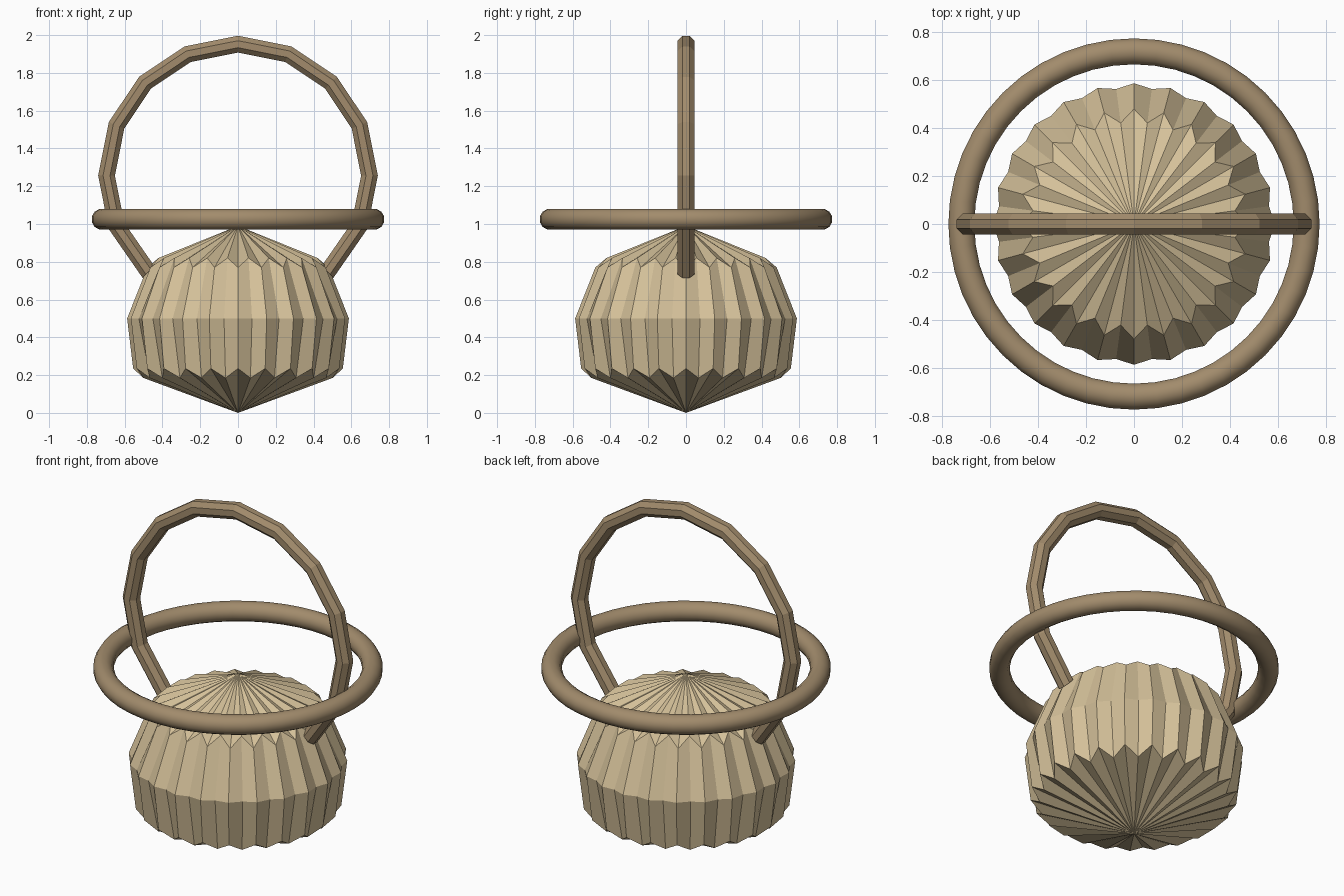
import bpy, bmesh, math

if "Cube" in bpy.data.objects:
    bpy.data.objects.remove(bpy.data.objects["Cube"])

def material(name, color):
    m = bpy.data.materials.new(name)
    m.diffuse_color = color
    m.use_nodes = True
    m.node_tree.nodes["Principled BSDF"].inputs["Base Color"].default_value = m.diffuse_color
    return m

straw = material("pale_straw", (0.66, 0.53, 0.32, 1))
cane = material("brown_cane", (0.36, 0.26, 0.15, 1))

def finish(bm, name, mat):
    bmesh.ops.recalc_face_normals(bm, faces=bm.faces)
    me = bpy.data.meshes.new(name)
    bm.to_mesh(me)
    bm.free()
    me.materials.append(mat)
    ob = bpy.data.objects.new(name, me)
    bpy.context.collection.objects.link(ob)
    return ob

def bridge(bm, a, b):
    n = len(a)
    for i in range(n):
        bm.faces.new((a[i], a[(i + 1) % n], b[(i + 1) % n], b[i]))

# Fluted body: ridges and valleys alternate around each ring
# (ridge radius, ridge z, valley radius, valley z)
RINGS = [(0.555, 0.235, 0.505, 0.185),
         (0.587, 0.50, 0.568, 0.50),
         (0.48, 0.77, 0.425, 0.82)]
N = 48
bm = bmesh.new()
loops = []
for rr, rz, vr, vz in RINGS:
    loop = []
    for i in range(N):
        r, z = (rr, rz) if i % 2 == 0 else (vr, vz)
        t = math.tau * i / N
        loop.append(bm.verts.new((r * math.cos(t), r * math.sin(t), z)))
    loops.append(loop)
for a, b in zip(loops, loops[1:]):
    bridge(bm, a, b)
for loop, z in ((loops[0], 0.0), (loops[-1], 0.99)):
    tip = bm.verts.new((0, 0, z))
    for i in range(N):
        bm.faces.new((loop[i], loop[(i + 1) % N], tip))
finish(bm, "basket_body", straw)

def tube(name, major, minor, sides, angles, place, closed):
    """Sweep a round section along an arc; place maps (radius, angle, offset) to xyz."""
    bm = bmesh.new()
    secs = []
    for t in angles:
        sec = []
        for k in range(sides):
            p = math.tau * (k + 0.5) / sides
            sec.append(bm.verts.new(place(major + minor * math.cos(p), t, minor * math.sin(p))))
        secs.append(sec)
    for a, b in zip(secs, secs[1:]):
        bridge(bm, a, b)
    if closed:
        bridge(bm, secs[-1], secs[0])
    else:
        bm.faces.new(secs[0])
        bm.faces.new(secs[-1])
    return finish(bm, name, cane)

# Arched handle, ends sunk into the shoulders of the body
steps = [-137] + [22.5 * k for k in range(-5, 6)] + [137]
tube("arched_handle", 0.696, 0.048, 8, [math.radians(d) for d in steps],
     lambda r, t, o: (r * math.sin(t), o, 1.256 + r * math.cos(t)), False)

# Horizontal rim ring
ring = tube("rim_ring", 0.72, 0.056, 12, [math.tau * i / 48 for i in range(48)],
            lambda r, t, o: (r * math.cos(t), r * math.sin(t), 1.025 + o), True)
for o in bpy.context.selected_objects:
    o.select_set(False)
ring.select_set(True)
bpy.context.view_layer.objects.active = ring
bpy.ops.object.shade_smooth_by_angle(angle=math.radians(35))
